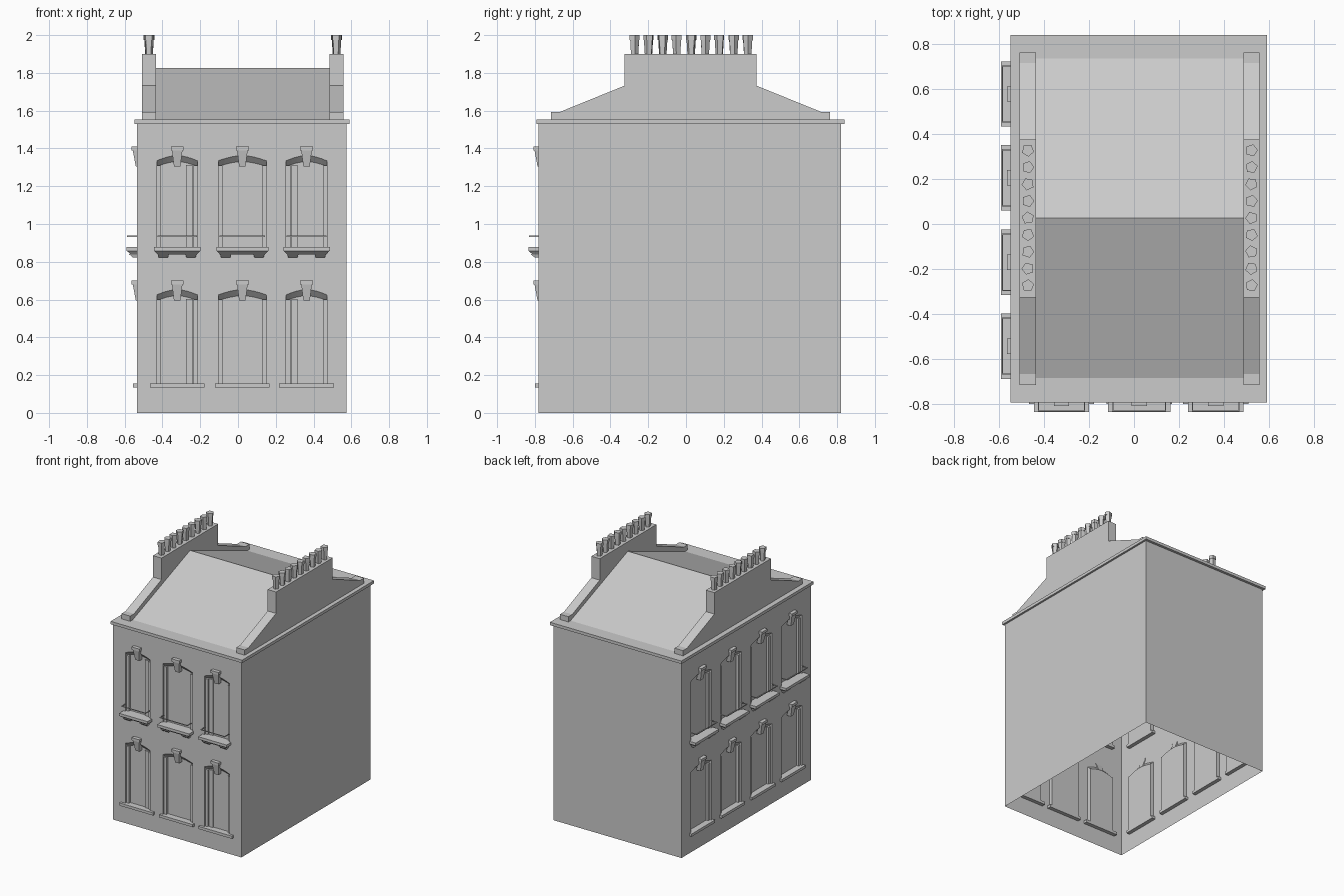
import bpy, bmesh, math, random
from mathutils import Matrix, Vector

random.seed(4)
cube = bpy.data.objects.get("Cube")
if cube:
    bpy.data.objects.remove(cube, do_unlink=True)

stone = bpy.data.materials.new("pale_grey_stone")
stone.use_nodes = True
GREY = (0.6, 0.6, 0.6, 1)
stone.diffuse_color = GREY
stone.node_tree.nodes["Principled BSDF"].inputs["Base Color"].default_value = GREY

X0, X1, Y0, Y1 = -0.535, 0.575, -0.78, 0.82   # wall faces
EAVE, TOP = 1.53, 1.553


def finish(name, bm):
    bmesh.ops.recalc_face_normals(bm, faces=bm.faces)
    mesh = bpy.data.meshes.new(name)
    bm.to_mesh(mesh)
    bm.free()
    mesh.materials.append(stone)
    obj = bpy.data.objects.new(name, mesh)
    bpy.context.collection.objects.link(obj)
    return obj


def loft(bm, ring_a, ring_b, m=Matrix()):
    """Closed solid between two matching rings."""
    a = [bm.verts.new(m @ Vector(p)) for p in ring_a]
    b = [bm.verts.new(m @ Vector(p)) for p in ring_b]
    bm.faces.new(a)
    bm.faces.new(b[::-1])
    for i in range(len(a)):
        j = (i + 1) % len(a)
        bm.faces.new((a[i], b[i], b[j], a[j]))


def rect(x0, x1, z0, z1, y):
    return [(x0, y, z0), (x1, y, z0), (x1, y, z1), (x0, y, z1)]


def box(bm, x0, x1, y0, y1, z0, z1, m=Matrix()):
    loft(bm, rect(x0, x1, z0, z1, y0), rect(x0, x1, z0, z1, y1), m)


def arch(w, z0, spring, rise, y):
    """Opening outline with a shallow arched head."""
    n = 8
    head = [(w * (1 - 2 * i / n), y, spring + rise * math.sin(math.pi * i / n))
            for i in range(n + 1)]
    return [(-w, y, z0), (w, y, z0)] + head


# Window frames of reference: local -y points out of the wall, wall plane at y = 0
front = [(-0.322, 0.108, 0.123, 1), (0.023, 0.127, 0.138, 0), (0.363, 0.108, 0.123, -1)]
bays = [(Matrix.Translation((x, Y0, 0)), w, s, e) for x, w, s, e in front]
turn = Matrix.Rotation(-math.pi / 2, 4, 'Z')
for y in (0.577, 0.205, -0.17, -0.542):
    bays.append((Matrix.Translation((X0, y, 0)) @ turn, 0.127, 0.145, 0))
FLOORS = [(0.155, 0.595), (0.87, 1.305)]     # sill top, arch spring
DEPTH = 0.03

# Walls with recessed windows, open underneath
bm = bmesh.new()
box(bm, X0, X1, Y0, Y1, 0, EAVE)
walls = finish("walls", bm)
bm = bmesh.new()
for m, w, s, e in bays:
    for sill, spring in FLOORS:
        k = 0.04 / DEPTH                      # extend the splay clear of the wall
        loft(bm, arch(w, sill, spring + 0.03 + 0.03 * k, 0.03, -0.04),
             arch(w, sill, spring, 0.025, DEPTH), m)
cutter = finish("window_cutter", bm)
cutter.hide_render = True
mod = walls.modifiers.new("recesses", 'BOOLEAN')
mod.object = cutter
mod.solver = 'EXACT'
bpy.context.view_layer.update()
cut = bpy.data.meshes.new_from_object(walls.evaluated_get(bpy.context.evaluated_depsgraph_get()))
walls.modifiers.clear()
walls.data = cut
bpy.data.objects.remove(cutter, do_unlink=True)
bm = bmesh.new()
bm.from_mesh(cut)
base = [f for f in bm.faces if all(v.co.z < 0.001 for v in f.verts)]
bmesh.ops.delete(bm, geom=base, context='FACES')
bm.to_mesh(cut)
bm.free()

# Window dressings
frames, stones, sills, ledges, rails = (bmesh.new() for _ in range(5))
for m, w, s, e in bays:
    for sill, spring in FLOORS:
        for side in (-1, 1):
            a, b = sorted((side * w, side * (w - 0.022)))
            box(frames, a, b, 0.012, DEPTH, sill, spring + 0.005, m)
        if e:
            a, b = sorted((e * (w - 0.06), e * (w - 0.027)))
            box(frames, a, b, 0.02, DEPTH, sill, spring + 0.008, m)
        # tapered keystone with a cap
        z = spring
        loft(stones, [(-0.017, -0.006, z), (0.017, -0.006, z), (0.017, DEPTH, z), (-0.017, DEPTH, z)],
             [(-0.028, -0.022, z + 0.085), (0.028, -0.022, z + 0.085),
              (0.028, 0.002, z + 0.085), (-0.028, 0.002, z + 0.085)], m)
        box(stones, -0.034, 0.034, -0.028, 0.002, z + 0.085, z + 0.105, m)
    # plain ground sill
    box(sills, -0.145, 0.145, -0.02, DEPTH, 0.135, 0.156, m)
    # upper ledge: slab, tapered moulding and two brackets
    box(ledges, -s, s, -0.055, DEPTH, 0.856, 0.877, m)
    t, u = s - 0.003, s - 0.02
    loft(ledges, [(-u, -0.03, 0.838), (u, -0.03, 0.838), (u, 0, 0.838), (-u, 0, 0.838)],
         [(-t, -0.052, 0.856), (t, -0.052, 0.856), (t, 0, 0.856), (-t, 0, 0.856)], m)
    for side in (-1, 1):
        c = side * (s - 0.05)
        loft(ledges, [(c - 0.024, -0.02, 0.822), (c + 0.024, -0.02, 0.822),
                      (c + 0.024, 0, 0.822), (c - 0.024, 0, 0.822)],
             [(c - 0.03, -0.042, 0.84), (c + 0.03, -0.042, 0.84),
              (c + 0.03, 0, 0.84), (c - 0.03, 0, 0.84)], m)
    # thin guard rail
    r = s - 0.018
    box(rails, -r, r, -0.052, -0.047, 0.932, 0.938, m)
    for side in (-1, 1):
        a, b = sorted((side * r, side * (r - 0.005)))
        box(rails, a, b, -0.047, 0.0, 0.932, 0.938, m)
for name, part in (("window_frames", frames), ("keystones", stones), ("ground_sills", sills),
                   ("upper_ledges", ledges), ("guard_rails", rails)):
    finish(name, part)

# Cornice
bm = bmesh.new()
box(bm, -0.548, 0.59, -0.792, 0.84, EAVE, TOP)
finish("cornice", bm)

# Gabled roof
bm = bmesh.new()
gable = [(-0.683, TOP), (0.735, TOP), (0.027, 1.826)]
loft(bm, [(-0.45, y, z) for y, z in gable], [(0.5, y, z) for y, z in gable])
finish("roof", bm)

# Parapet and chimney stack at each end, with a row of pots
half = [(0.738, TOP), (0.738, 1.594), (0.69, 1.594), (0.35, 1.732), (0.35, 1.9)]
MID = 0.024
outline = [(MID + y, z) for y, z in half] + [(MID - y, z) for y, z in reversed(half)]
for side, xa, xb in (("right", -0.508, -0.434), ("left", 0.485, 0.558)):
    bm = bmesh.new()
    loft(bm, [(xa, y, z) for y, z in outline], [(xb, y, z) for y, z in outline])
    finish(side + "_chimney_wall", bm)
    bm = bmesh.new()
    for i in range(9):
        spin = random.uniform(0, math.tau)
        at = Matrix.Translation(((xa + xb) / 2, 0.027 + (i - 4) * 0.075, 0))
        m = at @ Matrix.Rotation(spin, 4, 'Z')
        rings = [[(r * math.cos(math.tau * k / 5), r * math.sin(math.tau * k / 5), z)
                  for k in range(5)]
                 for r, z in ((0.02, 1.895), (0.025, 1.975), (0.028, 1.975), (0.028, 2.0))]
        loft(bm, rings[0], rings[1], m)
        loft(bm, rings[2], rings[3], m)
    finish(side + "_chimney_pots", bm)
